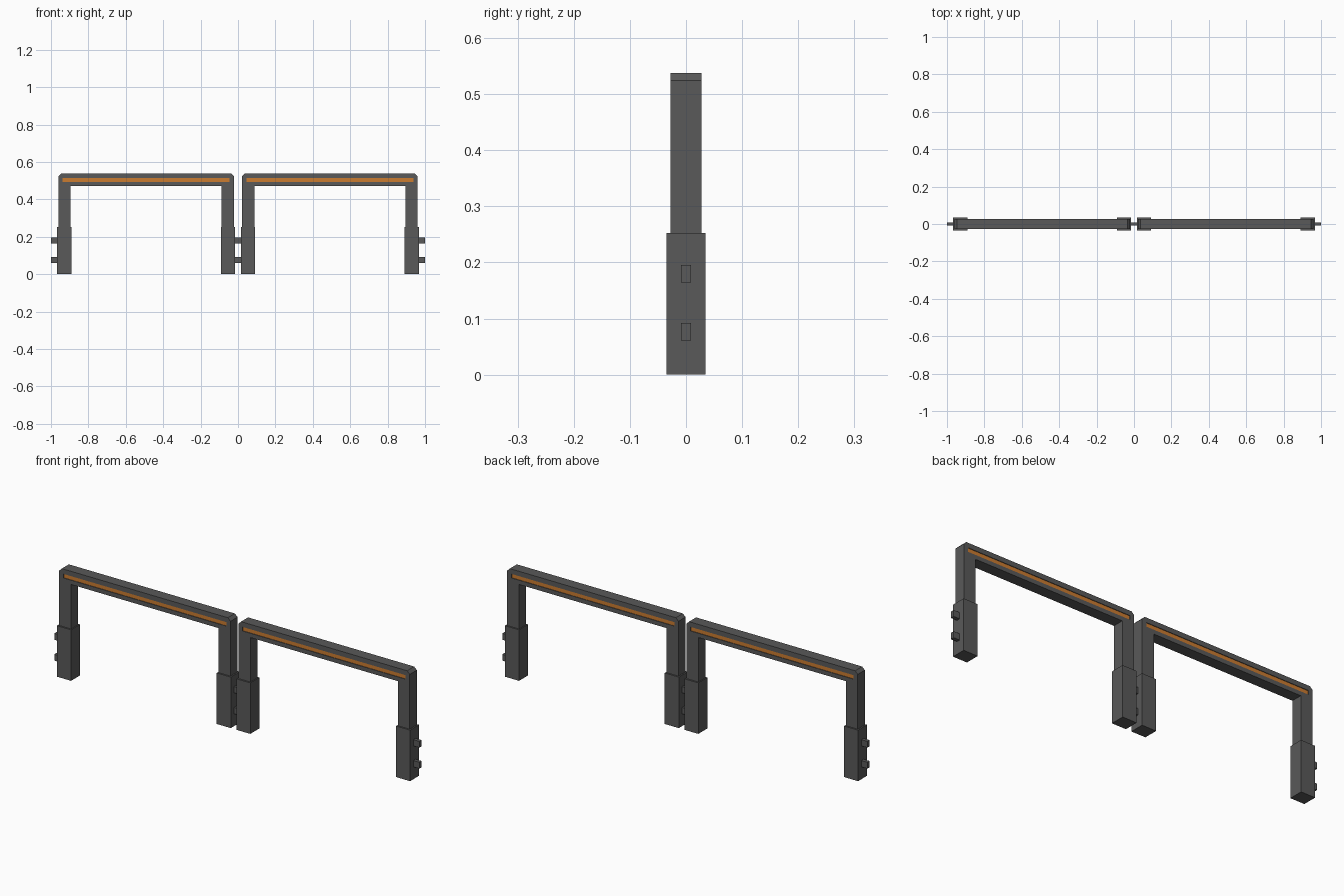
import bpy, bmesh

if "Cube" in bpy.data.objects:
    bpy.data.objects.remove(bpy.data.objects["Cube"])

def material(name, color):
    m = bpy.data.materials.new(name)
    m.diffuse_color = color
    m.use_nodes = True
    m.node_tree.nodes["Principled BSDF"].inputs["Base Color"].default_value = m.diffuse_color
    return m

STEEL = material("dark_steel", (0.1, 0.1, 0.1, 1))
ORANGE = material("orange", (0.6, 0.2, 0.03, 1))

def finish(bm, name, mat):
    bmesh.ops.recalc_face_normals(bm, faces=bm.faces)
    me = bpy.data.meshes.new(name)
    bm.to_mesh(me)
    bm.free()
    me.materials.append(mat)
    ob = bpy.data.objects.new(name, me)
    bpy.context.collection.objects.link(ob)
    return ob

def box(name, x, y, z, mat=STEEL):
    """Box from (min, max) ranges."""
    bm = bmesh.new()
    bmesh.ops.create_cube(bm, size=1)
    for v in bm.verts:
        v.co = [(a + b) / 2 + c * (b - a) for c, (a, b) in zip(v.co, (x, y, z))]
    return finish(bm, name, mat)

def extrude_profile(name, pts, half):
    """Front (x, z) outline extruded through the depth."""
    bm = bmesh.new()
    f = bm.faces.new([bm.verts.new((x, -half, z)) for x, z in pts])
    ext = bmesh.ops.extrude_face_region(bm, geom=[f])
    for v in ext["geom"]:
        if isinstance(v, bmesh.types.BMVert):
            v.co.y = half
    return finish(bm, name, STEEL)

OUT, INN, TOP, BAR, CH = 0.469, 0.404, 0.538, 0.473, 0.014
DEPTH, GROOVE = 0.0275, 0.005

for side, cx in (("left", -0.491), ("right", 0.491)):
    # arch with chamfered upper corners
    half = [(INN, BAR), (INN, 0.2), (OUT, 0.2), (OUT, TOP - CH), (OUT - CH, TOP)]
    outline = half + [(-x, z) for x, z in reversed(half)]
    arch = extrude_profile(side + "_arch", [(cx + x, z) for x, z in outline], DEPTH)

    for face, s in (("front", -1), ("back", 1)):
        # groove along the bar
        ys = sorted((s * (DEPTH - GROOVE), s * (DEPTH + 0.02)))
        cutter = box(f"{side}_{face}_groove_cutter", (cx - 0.446, cx + 0.446), ys, (0.494, 0.514))
        cutter.hide_render = True
        cutter.hide_viewport = True
        cut = arch.modifiers.new(face + "_groove", "BOOLEAN")
        cut.operation = "DIFFERENCE"
        cut.solver = "EXACT"
        cut.object = cutter
        # orange strip in the groove
        ys = sorted((s * (DEPTH - GROOVE - 0.003), s * (DEPTH - 0.003)))
        box(f"{side}_{face}_light_strip", (cx - 0.446, cx + 0.446), ys, (0.494, 0.514), ORANGE)

    for end, s in (("outer_left", -1), ("outer_right", 1)):
        # foot sleeve
        xs = sorted((cx + s * 0.399, cx + s * 0.476))
        box(f"{side}_{end}_sleeve", xs, (-0.035, 0.035), (0, 0.2525))
        # connector pegs
        for i, z in enumerate((0.0765, 0.18)):
            xs = sorted((cx + s * 0.46, cx + s * 0.509))
            box(f"{side}_{end}_peg_{i + 1}", xs, (-0.009, 0.009), (z - 0.0155, z + 0.0155))
